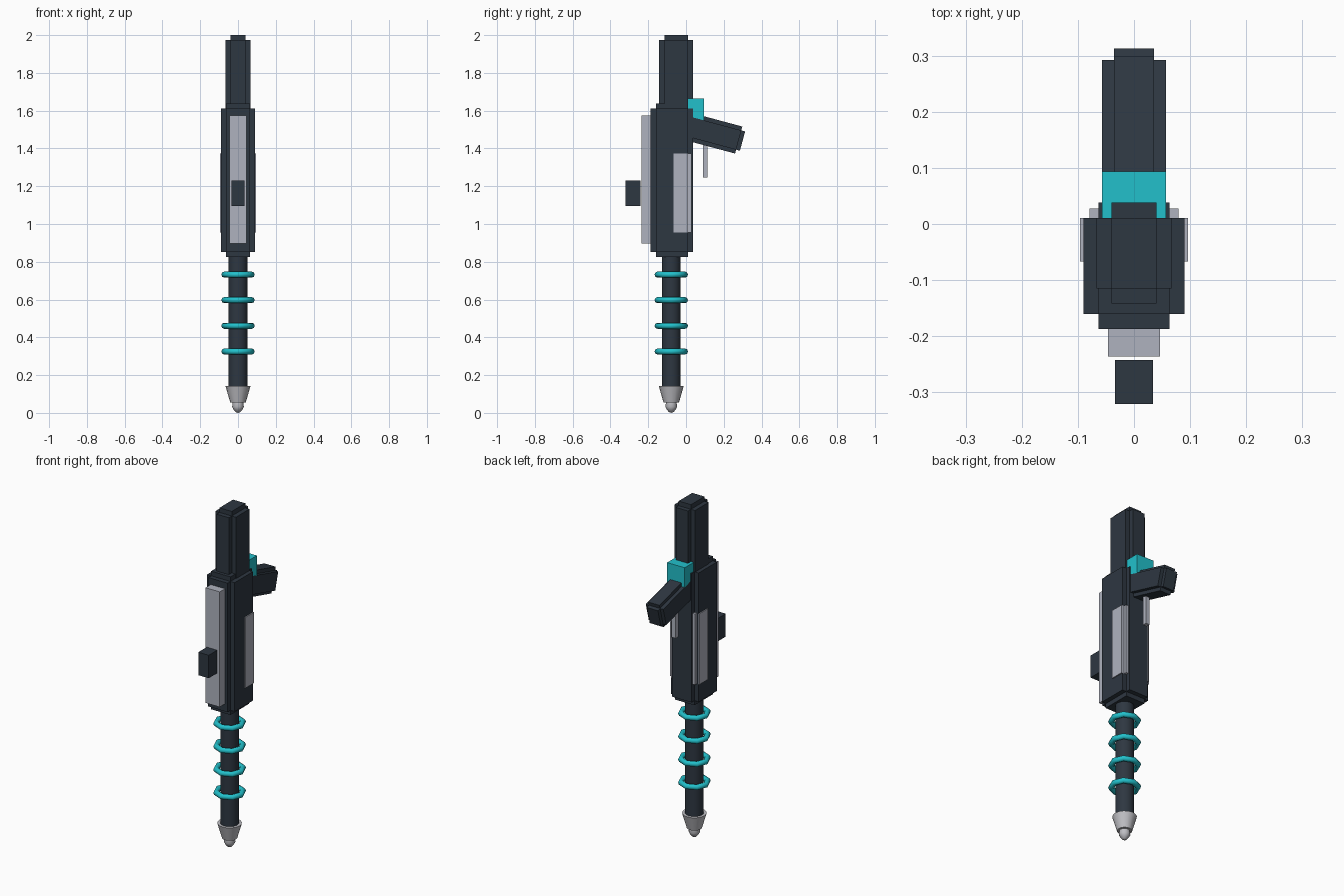
import bpy, bmesh, math
from mathutils import Matrix, Vector

if "Cube" in bpy.data.objects:
    bpy.data.objects.remove(bpy.data.objects["Cube"])


def material(name, rgb):
    m = bpy.data.materials.new(name)
    m.diffuse_color = (*rgb, 1)
    m.use_nodes = True
    m.node_tree.nodes["Principled BSDF"].inputs["Base Color"].default_value = m.diffuse_color
    return m


DARK = material("dark slate", (0.027, 0.038, 0.053))
CYAN = material("bright cyan", (0.016, 0.53, 0.60))
SILVER = material("cool silver", (0.43, 0.45, 0.52))
STEEL = material("pale steel", (0.52, 0.52, 0.55))
AXIS_Y = -0.078  # depth of the barrel axis


def finish(name, bm, mat, smooth=None):
    bmesh.ops.recalc_face_normals(bm, faces=bm.faces)
    me = bpy.data.meshes.new(name)
    bm.to_mesh(me)
    bm.free()
    me.materials.append(mat)
    ob = bpy.data.objects.new(name, me)
    bpy.context.collection.objects.link(ob)
    if smooth:
        bpy.ops.object.select_all(action='DESELECT')
        ob.select_set(True)
        bpy.context.view_layer.objects.active = ob
        bpy.ops.object.shade_smooth_by_angle(angle=math.radians(smooth))
    return ob


def boxes(name, mat, *spans):
    """Each span is (x0, x1, y0, y1, z0, z1)."""
    bm = bmesh.new()
    for x0, x1, y0, y1, z0, z1 in spans:
        mid = Vector((x0 + x1, y0 + y1, z0 + z1)) / 2
        size = Matrix.Diagonal((x1 - x0, y1 - y0, z1 - z0, 1))
        bmesh.ops.create_cube(bm, size=1, matrix=Matrix.Translation(mid) @ size)
    return finish(name, bm, mat)


def stepped(name, mat, x, y0, y1, z0, z1, s):
    """Box with notched edges: three boxes, each full length on one axis."""
    return boxes(name, mat,
                 (-x, x, y0 + s, y1 - s, z0 + s, z1 - s),
                 (-x + s, x - s, y0, y1, z0 + s, z1 - s),
                 (-x + s, x - s, y0 + s, y1 - s, z0, z1))


def lathe(name, mat, profile, sides, smooth):
    bm = bmesh.new()
    vs = [bm.verts.new((r, 0, z)) for r, z in profile]
    es = [bm.edges.new(p) for p in zip(vs, vs[1:])]
    bmesh.ops.spin(bm, geom=vs + es, cent=(0, 0, 0), axis=(0, 0, 1),
                   angle=math.tau, steps=sides, use_duplicate=False)
    bmesh.ops.remove_doubles(bm, verts=bm.verts, dist=1e-4)
    bmesh.ops.translate(bm, verts=bm.verts, vec=(0, AXIS_Y, 0))
    return finish(name, bm, mat, smooth)


# Main body and stock
stepped("body", DARK, 0.09, -0.187, 0.038, 0.825, 1.638, 0.027)
stepped("stock", DARK, 0.067, -0.142, 0.038, 1.56, 2.0, 0.027)

# Front plate with the sight block
boxes("front_plate", SILVER, (-0.046, 0.046, -0.236, -0.18, 0.896, 1.574))
boxes("sight_block", DARK, (-0.034, 0.034, -0.321, -0.242, 1.095, 1.23))

# Side plates wrapped over the notched rear edges
for side, label in ((-1, "left"), (1, "right")):
    a, b, c = sorted((0.05 * side, 0.096 * side)), sorted((0.05 * side, 0.079 * side)), (0.956, 1.373)
    boxes(label + "_side_plate", SILVER,
          (*a, -0.067, 0.011, *c), (*b, -0.067, 0.028, *c))

# Tilted rear grip, built along +y then swung down
grip = stepped("grip", DARK, 0.057, -0.30, 0.021, -0.074, 0.074, 0.021)
grip.data.transform(Matrix.Translation((0, 0.279, 1.4445)) @ Matrix.Rotation(math.radians(-15), 4, 'X'))

# Cyan block above the grip, trigger below it
boxes("rear_block", CYAN, (-0.057, 0.057, 0.011, 0.094, 1.54, 1.665))
boxes("trigger", SILVER, (-0.013, 0.013, 0.09, 0.115, 1.245, 1.44))

# Barrel
lathe("barrel", DARK, [(0, 0.12), (0.05, 0.12), (0.05, 0.87), (0, 0.87)], 16, 40)

# Coil rings
for i, z in enumerate((0.732, 0.597, 0.461, 0.325)):
    ring = [(0.0725 + 0.016 * math.cos(math.tau * k / 8),
             z + 0.016 * math.sin(math.tau * k / 8)) for k in range(9)]
    lathe(f"coil_ring_{i + 1}", CYAN, ring, 8, 60)

# Tapered nozzle and rounded tip
lathe("nozzle", STEEL, [(0, 0.142), (0.066, 0.142), (0.041, 0.055), (0, 0.055)], 16, 40)
lathe("nozzle_tip", STEEL, [(0, 0.06), (0.028, 0.056), (0.031, 0.032), (0.024, 0.018), (0.012, 0.004), (0, 0)], 12, 60)
